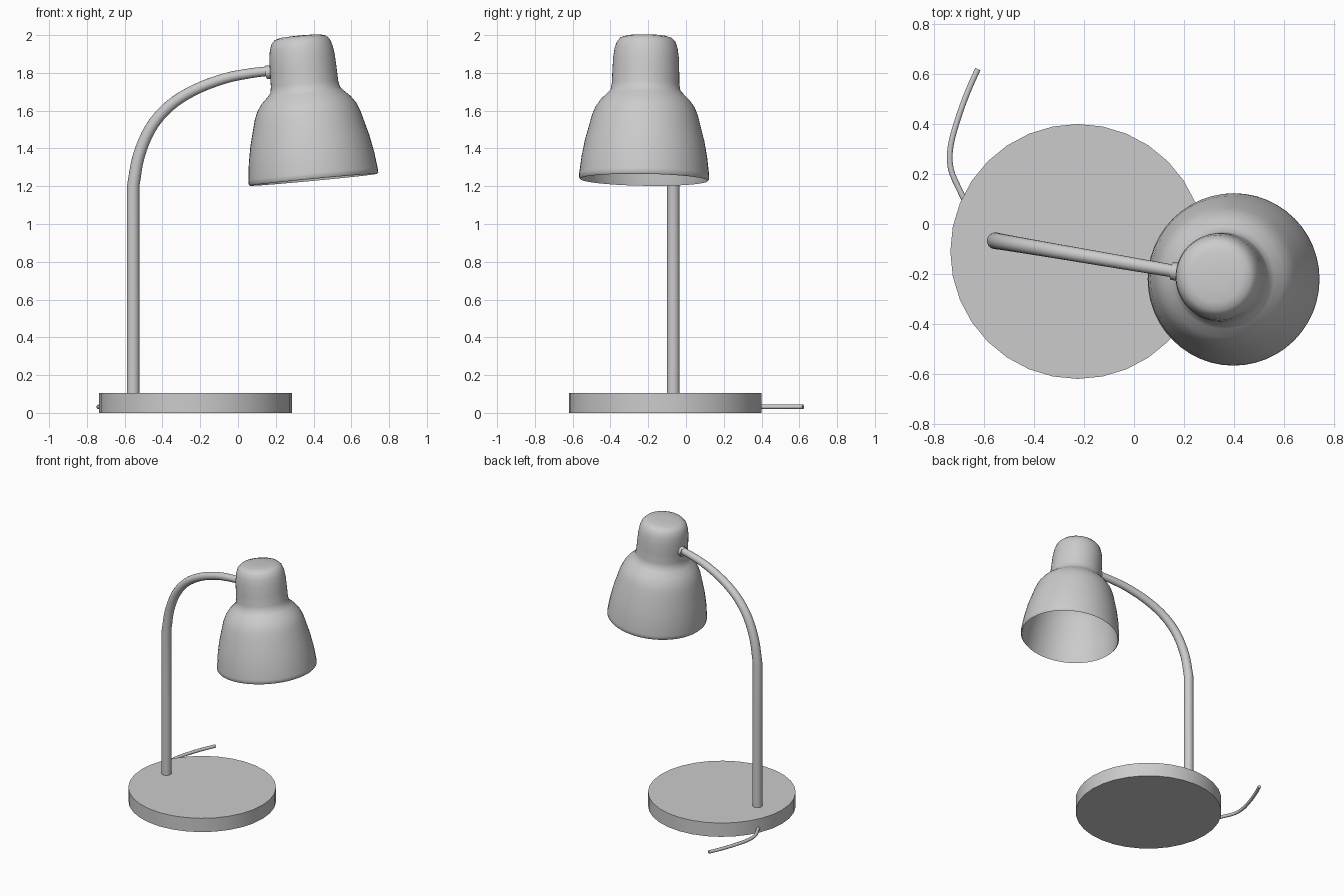
import bpy, math
from mathutils import Vector

if "Cube" in bpy.data.objects:
    bpy.data.objects.remove(bpy.data.objects["Cube"])


def smooth(obj, angle=40):
    bpy.ops.object.select_all(action='DESELECT')
    obj.select_set(True)
    bpy.context.view_layer.objects.active = obj
    bpy.ops.object.shade_smooth_by_angle(angle=math.radians(angle))


def mesh_object(name, verts, faces):
    mesh = bpy.data.meshes.new(name)
    mesh.from_pydata(verts, [], faces)
    obj = bpy.data.objects.new(name, mesh)
    bpy.context.collection.objects.link(obj)
    return obj


def lathe(name, profile, sides):
    """Revolve (radius, height) points about z."""
    verts, faces = [], []
    for r, h in profile:
        for i in range(sides):
            a = 2 * math.pi * i / sides
            verts.append((r * math.cos(a), r * math.sin(a), h))
    for j in range(len(profile) - 1):
        for i in range(sides):
            k = (i + 1) % sides
            faces.append((j * sides + i, j * sides + k, (j + 1) * sides + k, (j + 1) * sides + i))
    faces.append(tuple((len(profile) - 1) * sides + i for i in range(sides)))
    faces.append(tuple(reversed(range(sides))))
    return mesh_object(name, verts, faces)


def catmull(points, steps):
    """Smooth path through the given points."""
    pts = [Vector(p) for p in points]
    pts = [2 * pts[0] - pts[1]] + pts + [2 * pts[-1] - pts[-2]]
    out = []
    for i in range(1, len(pts) - 2):
        a, b, c, d = pts[i - 1:i + 3]
        for s in range(steps):
            t = s / steps
            out.append(0.5 * (2 * b + (c - a) * t + (2 * a - 5 * b + 4 * c - d) * t * t
                              + (3 * b - a - 3 * c + d) * t ** 3))
    return out + [pts[-2]]


def tube(name, path, r0, r1, sides, side_vec):
    """Sweep a circle along a planar path; side_vec is normal to the plane."""
    side = Vector(side_vec).normalized()
    n = len(path)
    verts, faces = [], []
    for j, p in enumerate(path):
        tan = (path[min(j + 1, n - 1)] - path[max(j - 1, 0)]).normalized()
        up = tan.cross(side)
        r = r0 + (r1 - r0) * j / (n - 1)
        for i in range(sides):
            a = 2 * math.pi * i / sides
            verts.append(p + r * (math.cos(a) * side + math.sin(a) * up))
    for j in range(n - 1):
        for i in range(sides):
            k = (i + 1) % sides
            faces.append((j * sides + i, j * sides + k, (j + 1) * sides + k, (j + 1) * sides + i))
    faces += [tuple(reversed(range(sides))), tuple((n - 1) * sides + i for i in range(sides))]
    obj = mesh_object(name, verts, faces)
    smooth(obj, 50)
    return obj


# Round base
base = lathe("base", [(0.51, 0.0), (0.51, 0.105)], 32)
base.location = (-0.225, -0.11, 0)
smooth(base)

# Direction in which the arm leans, seen from above
lean = Vector((0.986, -0.168, 0))
side = Vector((0.168, 0.986, 0))
foot = Vector((-0.555, -0.067, 0))

# Upright post flowing into the curved arm
post = [foot + Vector((0, 0, 0.1)), foot + Vector((0, 0, 0.65))]
bend = [(0, 1.2), (0.03, 1.36), (0.095, 1.51), (0.195, 1.625),
        (0.33, 1.71), (0.49, 1.77), (0.63, 1.798), (0.75, 1.812)]
arm_path = post + catmull([foot + lean * s + Vector((0, 0, z)) for s, z in bend], 4)
tube("arm", arm_path, 0.034, 0.025, 16, side)

# Collar joining arm and shade
collar_path = [foot + lean * s + Vector((0, 0, z)) for s, z in ((0.715, 1.802), (0.765, 1.808))]
tube("arm_collar", collar_path, 0.036, 0.036, 8, side)

# Bell shade with rounded lamp-holder cap, hollow below
profile = [(0.338, 0.0), (0.345, 0.008), (0.344, 0.03), (0.333, 0.12), (0.316, 0.21),
           (0.296, 0.285), (0.28, 0.345), (0.262, 0.388), (0.236, 0.425), (0.205, 0.455),
           (0.185, 0.477), (0.179, 0.51), (0.177, 0.58), (0.174, 0.65), (0.167, 0.7),
           (0.155, 0.735), (0.136, 0.755), (0.105, 0.764), (0.04, 0.767)]
inner = [(0.028, 0.753)] + [(r - 0.012, h - 0.006) for r, h in reversed(profile[2:-1])] + [profile[0]]
sides = 48
shade = lathe("shade", profile, sides)
lining = lathe("shade_lining", inner, sides)
tilt = Vector((-0.0935, 0.0159, 0.9955))
for obj, keep in ((shade, 1), (lining, 2)):
    polys = len(obj.data.polygons)
    # Drop the rim cap so the mouth stays open
    import bmesh
    bm = bmesh.new()
    bm.from_mesh(obj.data)
    bm.faces.ensure_lookup_table()
    bmesh.ops.delete(bm, geom=[bm.faces[polys - (1 if keep == 1 else 2)]], context='FACES_ONLY')
    bmesh.ops.recalc_face_normals(bm, faces=bm.faces)
    if keep == 2:
        bmesh.ops.reverse_faces(bm, faces=bm.faces)
    bm.to_mesh(obj.data)
    bm.free()
    obj.rotation_mode = 'QUATERNION'
    obj.rotation_quaternion = Vector((0, 0, 1)).rotation_difference(tilt)
    obj.location = (0.4, -0.222, 1.234)
    smooth(obj, 50)

# Power cable leaving the back of the base
cable = catmull([(-0.66, 0.06, 0.032), (-0.695, 0.13, 0.032), (-0.733, 0.22, 0.032), (-0.734, 0.31, 0.032),
                 (-0.705, 0.42, 0.032), (-0.665, 0.53, 0.032), (-0.625, 0.62, 0.032)], 4)
tube("power_cable", cable, 0.012, 0.012, 10, (0, 0, 1))
